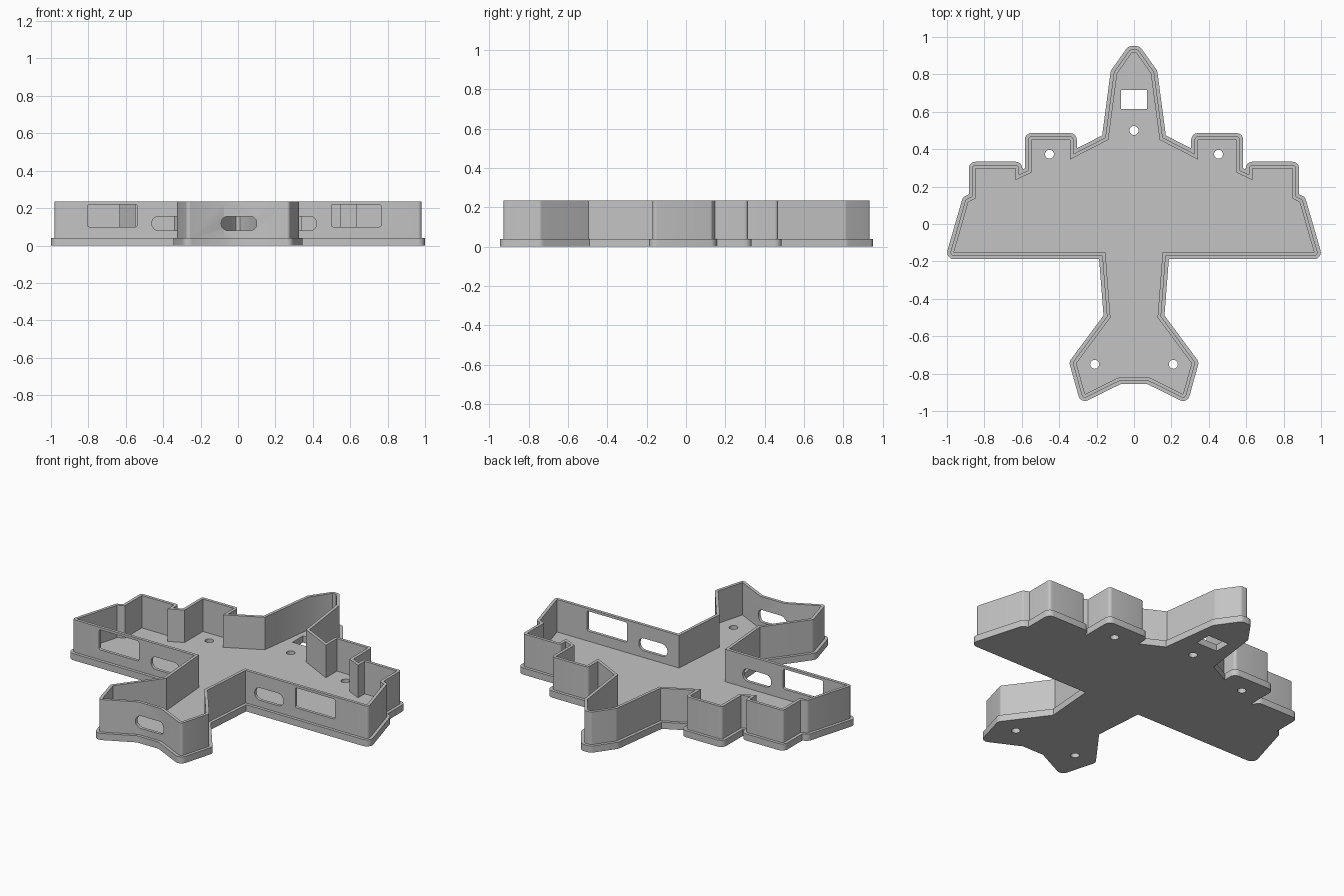
import bpy, bmesh, math
from mathutils import Vector, Matrix

cube = bpy.data.objects.get("Cube")
if cube:
    bpy.data.objects.remove(cube, do_unlink=True)

grey = bpy.data.materials.new("light grey")
grey.use_nodes = True
grey.diffuse_color = (0.55, 0.55, 0.55, 1)
grey.node_tree.nodes["Principled BSDF"].inputs["Base Color"].default_value = grey.diffuse_color

PLATE, TOP = 0.04, 0.235


def offset(points, d, steps=6):
    """Grow a clockwise outline: arcs at convex corners, mitres at concave ones."""
    out, n = [], len(points)
    for i in range(n):
        p = Vector(points[i])
        a = (p - Vector(points[i - 1])).normalized()
        b = (Vector(points[(i + 1) % n]) - p).normalized()
        na, nb = Vector((-a.y, a.x)), Vector((-b.y, b.x))
        turn = math.atan2(a.x * b.y - a.y * b.x, a.dot(b))
        if turn < 0:
            for k in range(steps + 1):
                t = turn * k / steps
                out.append(p + d * Vector((na.x * math.cos(t) - na.y * math.sin(t),
                                           na.x * math.sin(t) + na.y * math.cos(t))))
        else:
            out.append(p + (na + nb) * (d / (1 + na.dot(nb))))
    return out


def rect(x, y, w, h):
    return [(x - w / 2, y - h / 2), (x - w / 2, y + h / 2),
            (x + w / 2, y + h / 2), (x + w / 2, y - h / 2)]


def circle(x, y, r, n=24):
    return [(x + r * math.cos(math.tau * k / n), y + r * math.sin(math.tau * k / n))
            for k in range(n)]


def extrude(name, loops, low, high, matrix=Matrix()):
    """Solid from closed loops; loops inside other loops become holes."""
    curve = bpy.data.curves.new(name, "CURVE")
    curve.dimensions, curve.fill_mode = "2D", "BOTH"
    curve.extrude = (high - low) / 2
    for loop in loops:
        spline = curve.splines.new("POLY")
        spline.points.add(len(loop) - 1)
        for point, co in zip(spline.points, loop):
            point.co = (co[0], co[1], 0, 1)
        spline.use_cyclic_u = True
    temp = bpy.data.objects.new(name + "_outline", curve)
    bpy.context.collection.objects.link(temp)
    bpy.context.view_layer.update()
    deps = bpy.context.evaluated_depsgraph_get()
    mesh = bpy.data.meshes.new_from_object(temp.evaluated_get(deps))
    bpy.data.objects.remove(temp, do_unlink=True)
    bm = bmesh.new()
    bm.from_mesh(mesh)
    bmesh.ops.remove_doubles(bm, verts=bm.verts, dist=0.0001)
    bmesh.ops.transform(bm, verts=bm.verts,
                        matrix=matrix @ Matrix.Translation((0, 0, (low + high) / 2)))
    bmesh.ops.recalc_face_normals(bm, faces=bm.faces)
    bm.to_mesh(mesh)
    bm.free()
    mesh.materials.clear()
    mesh.materials.append(grey)
    obj = bpy.data.objects.new(name, mesh)
    bpy.context.collection.objects.link(obj)
    return obj


# Inner outline of the aircraft, nose to tail, then mirrored
half = [(0.012, 0.915), (0.09, 0.805), (0.137, 0.45), (0.342, 0.345),
        (0.342, 0.45), (0.548, 0.45), (0.548, 0.275), (0.633, 0.235),
        (0.633, 0.297), (0.847, 0.297), (0.847, 0.136), (0.885, 0.118),
        (0.963, -0.152), (0.153, -0.152), (0.126, -0.50), (0.308, -0.745),
        (0.262, -0.91), (0.08, -0.82)]
inner = half + [(-x, y) for x, y in reversed(half)]

# Floor plate with flange, screw holes and the nose window
holes = [circle(x, y, 0.024) for x, y in
         [(0, 0.5), (-0.452, 0.373), (0.452, 0.373), (-0.21, -0.75), (0.21, -0.75)]]
plate = extrude("floor_plate", [offset(inner, 0.036), rect(0, 0.666, 0.14, 0.1)] + holes,
                0, PLATE)

# Raised wall around the floor
wall = extrude("outer_wall", [offset(inner, 0.018), inner], PLATE, TOP)

# Openings in the rear walls: x, z, width, height, corner radius, y range
to_upright = Matrix.Rotation(math.pi / 2, 4, "X")
slots = [(0.005, 0.118, 0.19, 0.075, 0.035, -0.92, -0.75)]
for side in (-1, 1):
    slots.append((side * 0.345 - 0.02, 0.118, 0.19, 0.075, 0.035, -0.25, -0.1))
    slots.append((side * 0.652 - 0.02, 0.16, 0.265, 0.12, 0.01, -0.25, -0.1))
for x, z, w, h, r, back, front in slots:
    shape = offset(rect(x, z, w - 2 * r, h - 2 * r), r)
    cutter = extrude("slot_cutter", [shape], -front, -back, to_upright)
    cutter.hide_render = True
    mod = wall.modifiers.new("slot", "BOOLEAN")
    mod.operation, mod.solver, mod.object = "DIFFERENCE", "EXACT", cutter
    bpy.context.view_layer.objects.active = wall
    bpy.ops.object.modifier_apply(modifier=mod.name)
    bpy.data.objects.remove(cutter, do_unlink=True)

# Smooth the rounded corners, keep the edges sharp
bpy.ops.object.select_all(action="DESELECT")
for obj in (plate, wall):
    obj.select_set(True)
bpy.context.view_layer.objects.active = wall
bpy.ops.object.shade_smooth_by_angle(angle=math.radians(30))
